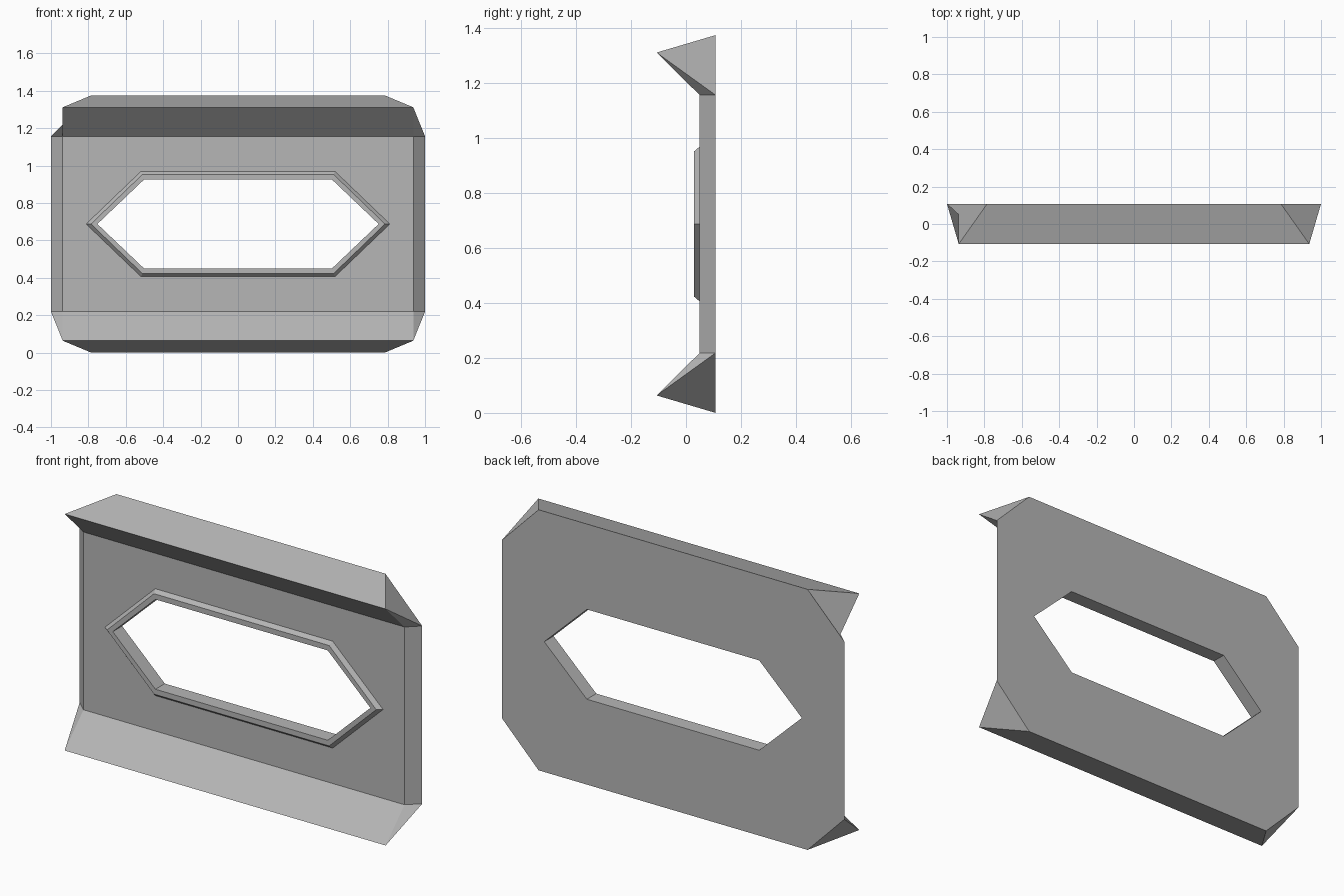
import bpy, bmesh

if "Cube" in bpy.data.objects:
    bpy.data.objects.remove(bpy.data.objects["Cube"])

MID = 0.6875           # centre height
BACK, PANEL, RIM, TIP = 0.108, 0.05, 0.03, -0.107
bm = bmesh.new()


def loop(points, y):
    """Closed ring of vertices at depth y, heights relative to the centre."""
    return [bm.verts.new((x, y, MID + z)) for x, z in points]


def bridge(a, b):
    n = len(a)
    for i in range(n):
        j = (i + 1) % n
        bm.faces.new((a[i], a[j], b[j], b[i]))


def fill_between(outer, inner):
    """Flat face between two coplanar rings, leaving the hole open."""
    edges = []
    for ring in (outer, inner):
        for i in range(len(ring)):
            pair = (ring[i - 1], ring[i])
            edges.append(bm.edges.get(pair) or bm.edges.new(pair))
    bmesh.ops.triangle_fill(bm, edges=edges, use_beauty=True)


def hexagon(tip, corner, h):
    return [(tip, 0), (corner, h), (-corner, h), (-tip, 0), (-corner, -h), (corner, -h)]


# Hexagonal window: raised bevelled rim and straight walls through the panel
rim_base = loop(hexagon(0.812, 0.518, 0.282), PANEL)
rim_outer = loop(hexagon(0.786, 0.511, 0.265), RIM)
rim_inner = loop(hexagon(0.752, 0.503, 0.237), RIM)
hole_back = loop(hexagon(0.752, 0.503, 0.237), BACK)
bridge(rim_base, rim_outer)
bridge(rim_outer, rim_inner)
bridge(rim_inner, hole_back)

# Octagonal back, front panel rectangle and protruding lip tips
back = loop([(1, -0.469), (1, 0.469), (0.785, 0.6875), (-0.785, 0.6875),
             (-1, 0.469), (-1, -0.469), (-0.785, -0.6875), (0.785, -0.6875)], BACK)
rect = [(1, -1), (1, 1), (-1, 1), (-1, -1)]
front = loop([(0.937 * x, 0.469 * z) for x, z in rect], PANEL)
tips = loop([(0.937 * x, 0.624 * z) for x, z in rect], TIP)
fill_between(back, hole_back)
fill_between(front, rim_base)

# Sides, then the upper and lower lips
bm.faces.new((back[0], back[1], front[1], front[0]))
bm.faces.new((back[4], back[5], front[3], front[2]))
for a, b, c, d in ((1, 2, 2, 3), (3, 0, 6, 7)):
    bm.faces.new((back[c], back[d], tips[b], tips[a]))
    bm.faces.new((tips[a], tips[b], front[b], front[a]))

# Corner facets: two triangles each, the upper left being one folded quad
for i, side, end in ((0, 0, 7), (1, 1, 2), (3, 5, 6)):
    bm.faces.new((back[side], front[i], tips[i]))
    bm.faces.new((back[side], tips[i], back[end]))
bm.faces.new((back[3], back[4], front[2], tips[2]))

bmesh.ops.recalc_face_normals(bm, faces=bm.faces[:])
mesh = bpy.data.meshes.new("window_panel")
bm.to_mesh(mesh)
bm.free()
panel = bpy.data.objects.new("window_panel", mesh)
bpy.context.collection.objects.link(panel)

# Darker grey surface
grey = bpy.data.materials.new("dark_grey")
grey.diffuse_color = (0.47, 0.47, 0.47, 1)
grey.use_nodes = True
grey.node_tree.nodes["Principled BSDF"].inputs["Base Color"].default_value = grey.diffuse_color
mesh.materials.append(grey)
